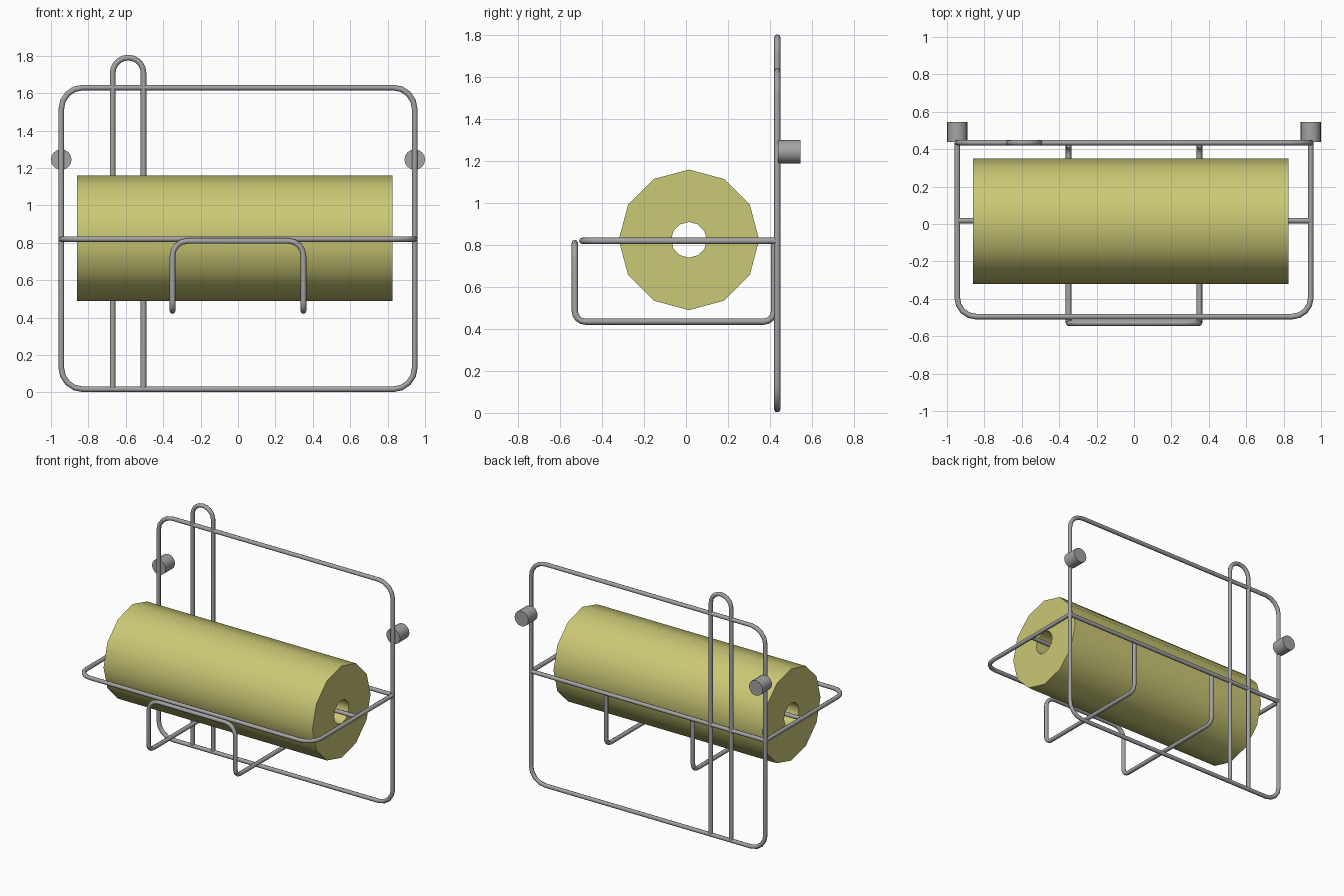
import bpy, bmesh, math
from mathutils import Vector

cube = bpy.data.objects.get("Cube")
if cube:
    bpy.data.objects.remove(cube, do_unlink=True)


def material(name, rgb):
    m = bpy.data.materials.new(name)
    m.use_nodes = True
    m.diffuse_color = (*rgb, 1)
    m.node_tree.nodes["Principled BSDF"].inputs["Base Color"].default_value = (*rgb, 1)
    return m


STEEL = material("grey steel", (0.37, 0.37, 0.37))
PAPER = material("yellow paper", (0.60, 0.58, 0.18))

WIRE = 0.015     # wire radius
BACK = 0.435     # depth of the wall frame
SIDE = 0.945     # half width of the frame
RAIL = 0.82      # height of the front rail


def add(name, mesh, mat, angle=40):
    ob = bpy.data.objects.new(name, mesh)
    bpy.context.collection.objects.link(ob)
    mesh.materials.clear()
    mesh.materials.append(mat)
    bpy.ops.object.select_all(action="DESELECT")
    ob.select_set(True)
    bpy.context.view_layer.objects.active = ob
    bpy.ops.object.shade_smooth_by_angle(angle=math.radians(angle))
    return ob


def rounded(points, radii, closed, steps=4):
    """Replace each corner that has a radius with an arc."""
    pts = [Vector(p) for p in points]
    out = []
    for i, p in enumerate(pts):
        r = radii[i]
        if r == 0 or (not closed and i in (0, len(pts) - 1)):
            out.append(p)
            continue
        a = (pts[i - 1] - p).normalized()
        b = (pts[(i + 1) % len(pts)] - p).normalized()
        centre = p + (a + b) * r
        for k in range(steps + 1):
            t = math.pi / 2 * k / steps
            out.append(centre - b * r * math.cos(t) - a * r * math.sin(t))
    return out


def wire(name, points, radii=None, closed=False, steps=4):
    path = rounded(points, radii or [0] * len(points), closed, steps)
    curve = bpy.data.curves.new(name, "CURVE")
    curve.dimensions = "3D"
    curve.bevel_depth = WIRE
    curve.bevel_resolution = 2
    curve.use_fill_caps = True
    spline = curve.splines.new("POLY")
    spline.points.add(len(path) - 1)
    for q, p in zip(spline.points, path):
        q.co = (*p, 1)
    spline.use_cyclic_u = closed
    temp = bpy.data.objects.new("temp", curve)
    bpy.context.collection.objects.link(temp)
    graph = bpy.context.evaluated_depsgraph_get()
    mesh = bpy.data.meshes.new_from_object(temp.evaluated_get(graph))
    bpy.data.objects.remove(temp, do_unlink=True)
    return add(name, mesh, STEEL, 50)


# Wall frame
low, high = 0.017, 1.63
wire("wall_frame", [(-SIDE, BACK, low), (SIDE, BACK, low),
                    (SIDE, BACK, high), (-SIDE, BACK, high)], [0.115] * 4, True)

# Tall hanging loop
x0, x1 = -0.67, -0.505
r = (x1 - x0) / 2
wire("hanging_loop", [(x0, BACK, 0.02), (x0, BACK, 1.79), (x1, BACK, 1.79), (x1, BACK, 0.02)],
     [0, r, r, 0], steps=5)

# Front rail with its cross bar on the wall frame
wire("front_rail", [(-SIDE, BACK, RAIL), (-SIDE, -0.495, RAIL),
                    (SIDE, -0.495, RAIL), (SIDE, BACK, RAIL)], [0, 0.1, 0.1, 0])
wire("rear_cross_bar", [(-SIDE, BACK, RAIL), (SIDE, BACK, RAIL)])

# Rod through the roll
wire("roll_rod", [(-SIDE, 0.018, RAIL), (SIDE, 0.018, RAIL)])

# Lower cradle
half = [(0.35, 0.42, RAIL), (0.35, 0.42, 0.435), (0.35, -0.53, 0.435), (0.35, -0.53, 0.81)]
bends = [0, 0.05, 0.05, 0.08]
wire("lower_cradle", half + [(-x, y, z) for x, y, z in reversed(half)], bends + bends[::-1])

# Wall pegs
for name, s in (("left_peg", 1), ("right_peg", -1)):
    bm = bmesh.new()
    bmesh.ops.create_cone(bm, cap_ends=True, segments=16, radius1=0.055, radius2=0.055, depth=0.108)
    mesh = bpy.data.meshes.new(name)
    bm.to_mesh(mesh)
    bm.free()
    peg = add(name, mesh, STEEL)
    peg.location = (s * SIDE, 0.492, 1.245)
    peg.rotation_euler.x = math.pi / 2

# Paper roll: hollow twelve-sided tube
bm = bmesh.new()
profile = [(-0.86, 0.335), (0.825, 0.335), (0.825, 0.085), (-0.86, 0.085)]
verts = [bm.verts.new((x, 0, h)) for x, h in profile]
edges = [bm.edges.new((verts[i - 1], verts[i])) for i in range(4)]
bmesh.ops.spin(bm, geom=verts + edges, cent=(0, 0, 0), axis=(1, 0, 0),
               angle=math.tau, steps=12)
bmesh.ops.remove_doubles(bm, verts=bm.verts, dist=0.0005)
bmesh.ops.recalc_face_normals(bm, faces=bm.faces)
mesh = bpy.data.meshes.new("paper_roll")
bm.to_mesh(mesh)
bm.free()
roll = add("paper_roll", mesh, PAPER)
roll.location = (0, 0.014, 0.825)
